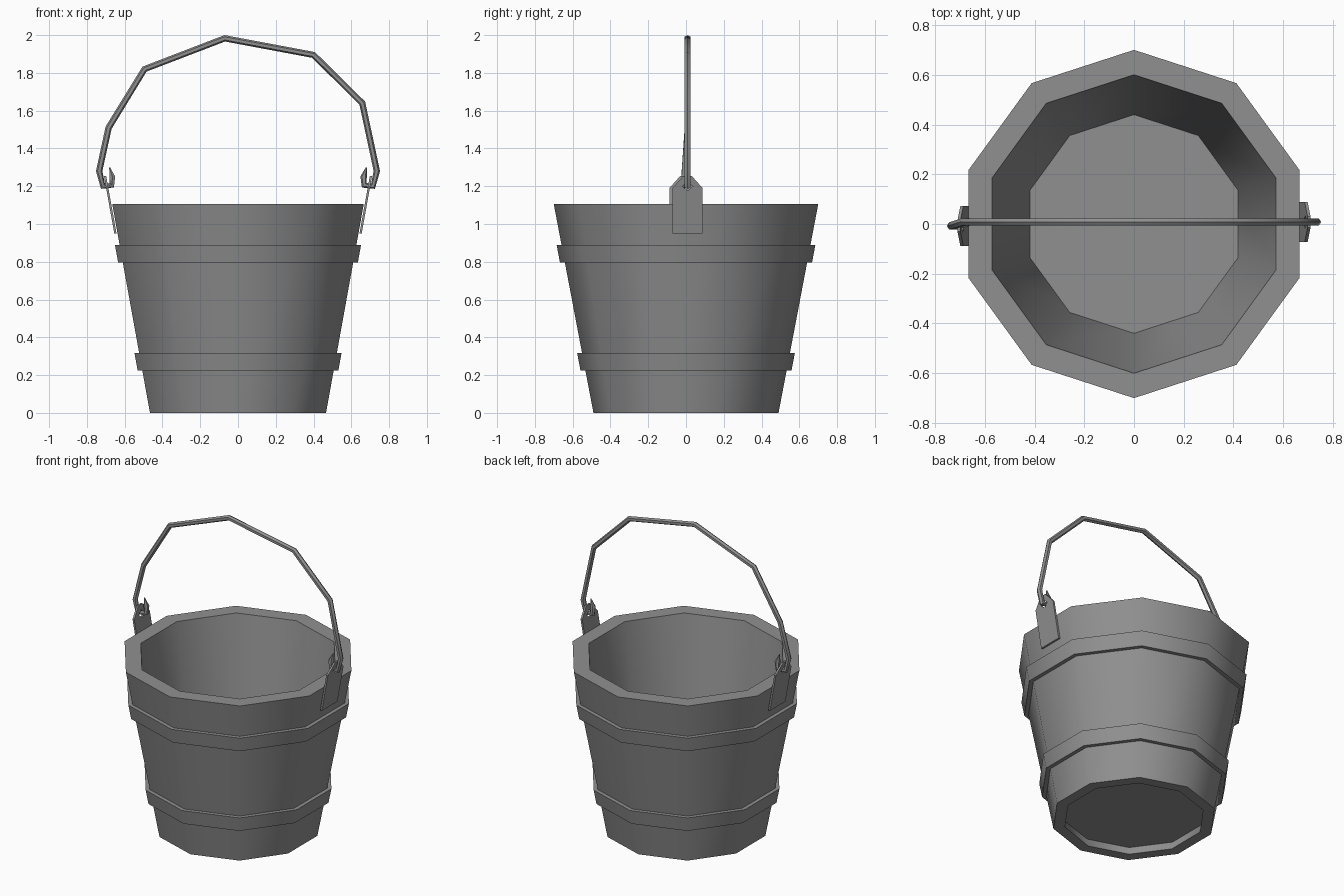
import bpy, bmesh, math
from mathutils import Vector

cube = bpy.data.objects.get("Cube")
if cube:
    bpy.data.objects.remove(cube, do_unlink=True)

SIDES = 10
grey = bpy.data.materials.new("plain grey")
grey.use_nodes = True
grey.diffuse_color = (0.28, 0.28, 0.28, 1)
grey.node_tree.nodes["Principled BSDF"].inputs["Base Color"].default_value = grey.diffuse_color


def finish(name, bm, smooth=True):
    bmesh.ops.recalc_face_normals(bm, faces=bm.faces)
    mesh = bpy.data.meshes.new(name)
    bm.to_mesh(mesh)
    bm.free()
    mesh.materials.append(grey)
    obj = bpy.data.objects.new(name, mesh)
    bpy.context.collection.objects.link(obj)
    if smooth:
        bpy.ops.object.select_all(action="DESELECT")
        obj.select_set(True)
        bpy.context.view_layer.objects.active = obj
        bpy.ops.object.shade_smooth_by_angle(angle=math.radians(45))
    return obj


def lathe(name, profile, closed=True):
    """Turn a (radius, z) profile into a ten-sided ring, or a capped solid."""
    bm = bmesh.new()
    rings = []
    for r, z in profile:
        angles = [math.pi / 2 + math.tau * i / SIDES for i in range(SIDES)]
        rings.append([bm.verts.new((r * math.cos(a), r * math.sin(a), z)) for a in angles])
    pairs = list(zip(rings, rings[1:]))
    if closed:
        pairs.append((rings[-1], rings[0]))
    else:
        bm.faces.new(rings[0])
        bm.faces.new(rings[-1])
    for low, high in pairs:
        for i in range(SIDES):
            j = (i + 1) % SIDES
            bm.faces.new((low[i], low[j], high[j], high[i]))
    return finish(name, bm)


def wall_radius(z):
    return 0.49 + 0.19 * z


# Tapered wall and recessed floor
lathe("bucket_wall", [(0.49, 0), (0.70, 1.105), (0.60, 1.105), (0.42, 0)])
lathe("bucket_floor", [(0.43, 0.05), (0.44, 0.12)], closed=False)

# Two hoops around the wall
for name, z0, z1 in (("lower_hoop", 0.225, 0.318), ("upper_hoop", 0.795, 0.888)):
    a, b = wall_radius(z0), wall_radius(z1)
    lathe(name, [(a - 0.01, z0), (a + 0.026, z0), (b + 0.026, z1), (b - 0.01, z1)])


# Leaning bracket plates, each with a diamond hole for the handle
def bracket(name, side):
    bm = bmesh.new()
    outline = [(-0.08, 0.95), (0.08, 0.95), (0.08, 1.19), (0.022, 1.255), (-0.022, 1.255), (-0.08, 1.19)]
    hole = [(0, 1.175), (0.028, 1.2), (0, 1.225), (-0.028, 1.2)]
    edges = []
    for loop in (outline, hole):
        verts = [bm.verts.new((side * (0.643 + 0.18 * (z - 0.95)), y + 0.008 * side, z)) for y, z in loop]
        edges += [bm.edges.new((verts[i - 1], verts[i])) for i in range(len(verts))]
    bmesh.ops.triangle_fill(bm, edges=edges, use_beauty=True)
    back = bmesh.ops.extrude_face_region(bm, geom=bm.faces[:], use_keep_orig=True)
    moved = [v for v in back["geom"] if isinstance(v, bmesh.types.BMVert)]
    bmesh.ops.translate(bm, verts=moved, vec=Vector((side * 0.012, 0, 0)))
    finish(name, bm, smooth=False)


bracket("left_bracket", 1)
bracket("right_bracket", -1)

# Bent wire handle, hooked through both brackets and pointed at the tips
right_hook = [(-0.68, 1.30), (-0.665, 1.25), (-0.668, 1.205), (-0.715, 1.20)]
arch = [(-0.735, 1.28), (-0.685, 1.51), (-0.495, 1.82), (-0.07, 1.983),
        (0.40, 1.895), (0.658, 1.64), (0.735, 1.28)]
left_hook = [(-x, z) for x, z in reversed(right_hook)]
path = right_hook + arch + left_hook
curve = bpy.data.curves.new("handle", "CURVE")
curve.dimensions = "3D"
curve.bevel_depth = 0.017
curve.bevel_resolution = 1
curve.use_fill_caps = True
spline = curve.splines.new("POLY")
spline.points.add(len(path) - 1)
for i, (point, (x, z)) in enumerate(zip(spline.points, path)):
    lean = -0.008 if x < -0.7 else 0.008
    point.co = (x, lean, z, 1)
    point.radius = 0.15 if i in (0, len(path) - 1) else 1
curve.materials.append(grey)
handle = bpy.data.objects.new("handle", curve)
bpy.context.collection.objects.link(handle)
bpy.ops.object.select_all(action="DESELECT")
handle.select_set(True)
bpy.context.view_layer.objects.active = handle
bpy.ops.object.convert(target="MESH")
bpy.ops.object.shade_smooth_by_angle(angle=math.radians(45))
